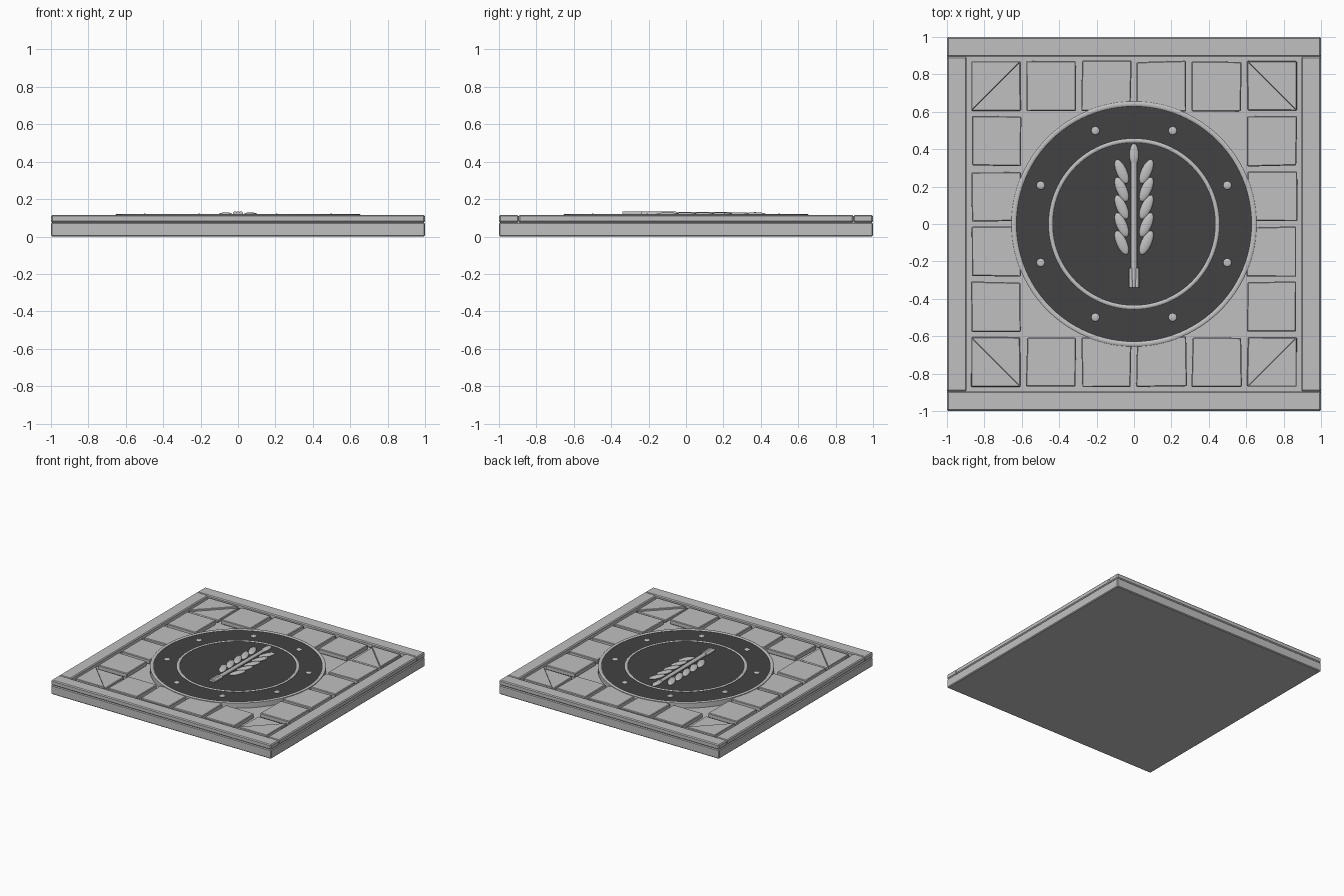
import bpy, bmesh, math, random
from mathutils import Matrix, Vector

random.seed(4)
cube = bpy.data.objects.get("Cube")
if cube:
    bpy.data.objects.remove(cube, do_unlink=True)


def material(name, value):
    m = bpy.data.materials.new(name)
    m.use_nodes = True
    colour = (value, value, value, 1)
    m.diffuse_color = colour
    m.node_tree.nodes["Principled BSDF"].inputs["Base Color"].default_value = colour
    return m


STONE = material("light grey stone", 0.53)
DARK = material("dark grey inlay", 0.055)


def finish(name, bm, mat, bevel=0, smooth=False):
    bmesh.ops.recalc_face_normals(bm, faces=bm.faces)
    mesh = bpy.data.meshes.new(name)
    bm.to_mesh(mesh)
    bm.free()
    mesh.materials.append(mat)
    ob = bpy.data.objects.new(name, mesh)
    bpy.context.collection.objects.link(ob)
    if bevel:
        mod = ob.modifiers.new("edge_bevel", "BEVEL")
        mod.width = bevel
        mod.segments = 1
    if smooth:
        bpy.ops.object.select_all(action="DESELECT")
        ob.select_set(True)
        bpy.context.view_layer.objects.active = ob
        bpy.ops.object.shade_smooth_by_angle(angle=math.radians(40))
    return ob


def prism(name, points, z0, z1, mat, bevel=0):
    bm = bmesh.new()
    low = bm.faces.new([bm.verts.new((x, y, z0)) for x, y in points])
    ext = bmesh.ops.extrude_face_region(bm, geom=[low])
    top = [g for g in ext["geom"] if isinstance(g, bmesh.types.BMVert)]
    bmesh.ops.translate(bm, verts=top, vec=(0, 0, z1 - z0))
    if not any(f.normal.z < 0 for f in bm.faces if f.is_valid):
        bm.normal_update()
    return finish(name, bm, mat, bevel)


def block(name, x0, x1, y0, y1, z0, z1, mat, bevel=0):
    return prism(name, [(x0, y0), (x1, y0), (x1, y1), (x0, y1)], z0, z1, mat, bevel)


def lathe(name, profile, mat, steps=96):
    # Closed (radius, height) profile spun around the vertical axis
    bm = bmesh.new()
    verts = [bm.verts.new((r, 0, z)) for r, z in profile]
    edges = [bm.edges.new((a, b)) for a, b in zip(verts, verts[1:] + verts[:1])]
    bmesh.ops.spin(bm, geom=verts + edges, cent=(0, 0, 0), axis=(0, 0, 1),
                   angle=math.tau, steps=steps, use_merge=True)
    bmesh.ops.remove_doubles(bm, verts=bm.verts, dist=0.0001)
    return finish(name, bm, mat, smooth=True)


def ellipsoid(name, centre, size, turn=0, mat=STONE):
    bm = bmesh.new()
    m = (Matrix.Translation(centre) @ Matrix.Rotation(turn, 4, "Z")
         @ Matrix.Diagonal((*size, 1)))
    bmesh.ops.create_uvsphere(bm, u_segments=16, v_segments=10, radius=1, matrix=m)
    return finish(name, bm, mat, smooth=True)


def rod(name, start, end, radius):
    a, b = Vector(start), Vector(end)
    bm = bmesh.new()
    m = (Matrix.Translation((a + b) / 2)
         @ (b - a).to_track_quat("Z", "Y").to_matrix().to_4x4())
    bmesh.ops.create_cone(bm, cap_ends=True, segments=12, radius1=radius,
                          radius2=radius, depth=(b - a).length, matrix=m)
    return finish(name, bm, STONE, smooth=True)


# Slab and raised border strips
FLOOR, TOP = 0.075, 0.116
block("base_slab", -1, 1, -1, 1, 0, FLOOR, STONE, 0.006)
for s, side in ((1, "back"), (-1, "front")):
    y0, y1 = sorted((s * 0.895, s))
    block(side + "_border", -1, 1, y0, y1, FLOOR, TOP, STONE, 0.007)
for s, side in ((1, "left"), (-1, "right")):
    x0, x1 = sorted((s * 0.895, s))
    block(side + "_border", x0, x1, -0.895, 0.895, FLOOR, TOP, STONE, 0.007)

# Ring of slightly uneven paving tiles
PITCH, HALF = 0.295, 0.132
for i in range(6):
    for j in range(6):
        if 0 < i < 5 and 0 < j < 5:
            continue
        cx, cy = (i - 2.5) * PITCH, (j - 2.5) * PITCH
        corner = i in (0, 5) and j in (0, 5)
        pts = []
        for sx, sy in ((-1, -1), (1, -1), (1, 1), (-1, 1)):
            pts.append((cx + sx * HALF + random.uniform(-0.004, 0.004),
                        cy + sy * HALF + random.uniform(-0.004, 0.004)))
        height = 0.098 if corner else 0.112
        prism("paving_tile", pts, FLOOR, height, STONE, 0.005)
        if corner:
            # Raised outer half of each corner tile
            sx, sy = (1 if i else -1), (1 if j else -1)
            tri = [(cx + sx * HALF, cy + sy * HALF),
                   (cx - sx * HALF, cy + sy * HALF),
                   (cx + sx * HALF, cy - sy * HALF)]
            prism("corner_wedge", tri, FLOOR, 0.112, STONE, 0.003)

# Round medallion with two raised rings
lathe("medallion_disc", [(0, FLOOR), (0.635, FLOOR), (0.635, 0.116), (0, 0.116)], DARK)
for name, r0, r1, z0 in (("outer_ring", 0.63, 0.655, FLOOR), ("inner_ring", 0.436, 0.456, 0.11)):
    lathe(name, [(r0, z0), (r1, z0), (r1, 0.117), (r1 - 0.005, 0.121),
                 (r0 + 0.005, 0.121), (r0, 0.117)], STONE)

# Studs between the rings
for k in range(8):
    a = math.radians(22.5 + 45 * k)
    ellipsoid("stud", (0.54 * math.cos(a), 0.54 * math.sin(a), 0.116), (0.022, 0.022, 0.006))

# Ear of grain: stem, bound stalks, paired kernels and tip
rod("stem", (0, -0.33, 0.118), (0, 0.33, 0.112), 0.017)
for x in (-0.016, 0, 0.016):
    rod("stalk_end", (x, -0.34, 0.124), (x, -0.235, 0.122), 0.011)
for k in range(5):
    for s in (-1, 1):
        ellipsoid("kernel", (s * 0.066, -0.1 + 0.095 * k, 0.117),
                  (0.028, 0.07, 0.012), -s * math.radians(24))
ellipsoid("tip_kernel", (0, 0.37, 0.117), (0.025, 0.06, 0.013))
